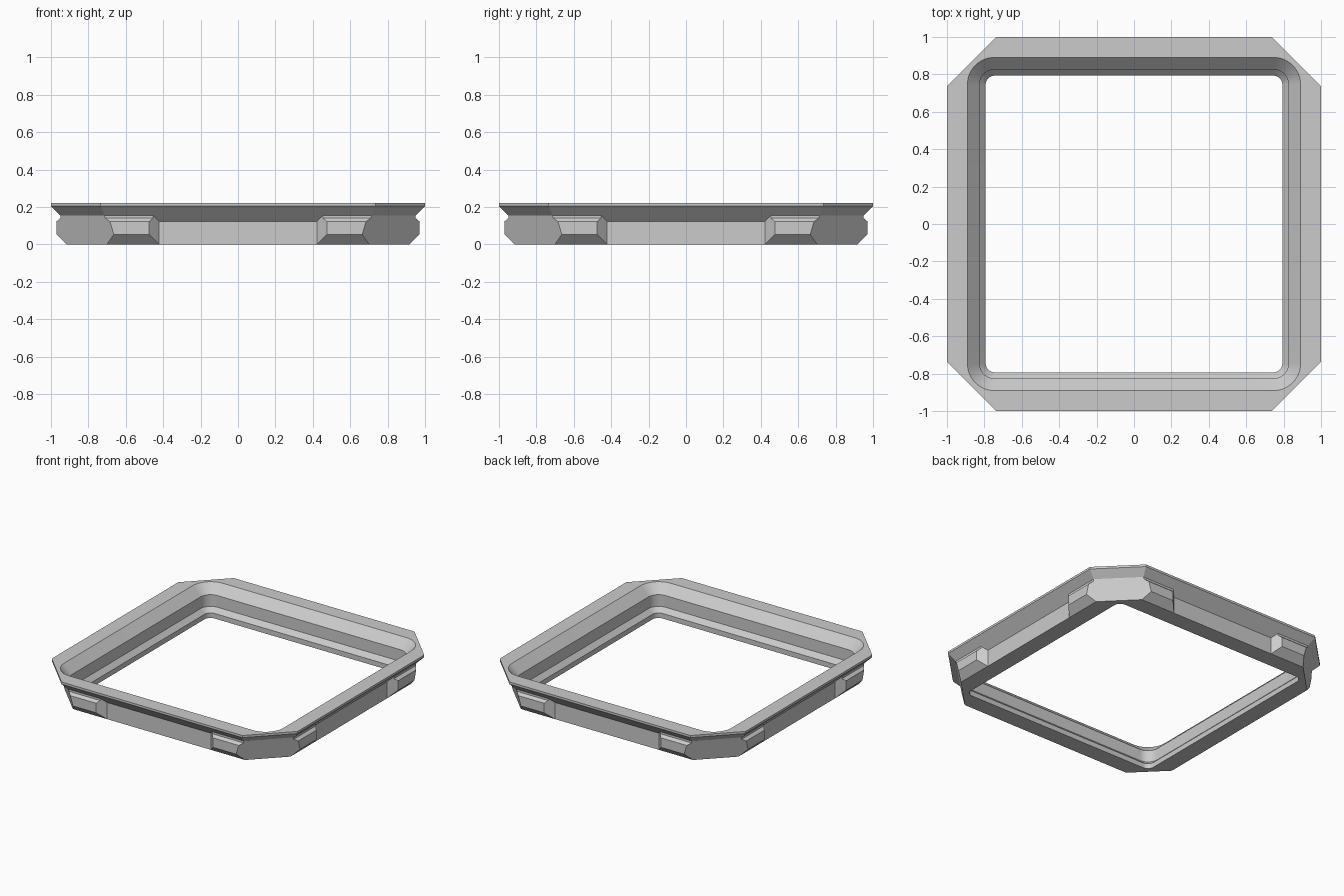
import bpy, bmesh, math

if "Cube" in bpy.data.objects:
    bpy.data.objects.remove(bpy.data.objects["Cube"])

grey = bpy.data.materials.new("light_grey")
grey.diffuse_color = (0.6, 0.6, 0.6, 1)
grey.use_nodes = True
grey.node_tree.nodes["Principled BSDF"].inputs["Base Color"].default_value = grey.diffuse_color

ARC = 12            # segments in each rounded inner corner
WALL = 0.917        # half width of the lower outer wall


def rotate(points, k):
    """Turn 2D points by k quarter turns."""
    for _ in range(k):
        points = [(-y, x) for x, y in points]
    return points


def octagon_corner(half):
    e = 0.735 - (1 - half) * math.tan(math.pi / 8)
    return [(half, e), (e, half)]


def rounded_corner(half):
    c = 0.745
    r = half - c
    angles = [i * math.pi / 2 / ARC for i in range(ARC + 1)]
    return [(c + r * math.cos(a), c + r * math.sin(a)) for a in angles]


def add_loop(bm, corner, z):
    """Ring of vertices, kept as one list per corner."""
    return [[bm.verts.new((x, y, z)) for x, y in rotate(corner, k)] for k in range(4)]


def skin(bm, low, high):
    """Wall of quads between two loops with equal counts."""
    a, b = sum(low, []), sum(high, [])
    for i in range(len(a)):
        j = (i + 1) % len(a)
        bm.faces.new((a[i], a[j], b[j], b[i]))


def cap(bm, outer, inner):
    """Flat ring between the octagon and the rounded opening."""
    for k in range(4):
        n = (k + 1) % 4
        bm.faces.new(outer[k] + inner[k][::-1])
        bm.faces.new((outer[k][-1], outer[n][0], inner[n][0], inner[k][-1]))


def finish(bm, name):
    bmesh.ops.recalc_face_normals(bm, faces=bm.faces)
    mesh = bpy.data.meshes.new(name)
    bm.to_mesh(mesh)
    bm.free()
    mesh.materials.append(grey)
    ob = bpy.data.objects.new(name, mesh)
    bpy.context.collection.objects.link(ob)
    bpy.ops.object.select_all(action='DESELECT')
    ob.select_set(True)
    bpy.context.view_layer.objects.active = ob
    bpy.ops.object.shade_smooth_by_angle(angle=math.radians(20))


# Frame: chamfered outer shell with a stepped, rounded opening
bm = bmesh.new()
outer = [add_loop(bm, octagon_corner(h), z)
         for h, z in [(WALL, 0), (WALL, 0.122), (1, 0.205), (1, 0.221)]]
inner = [add_loop(bm, rounded_corner(h), z)
         for h, z in [(0.793, 0), (0.793, 0.037), (0.826, 0.07),
                      (0.826, 0.156), (0.891, 0.221)]]
for loops in (outer, inner):
    for low, high in zip(loops, loops[1:]):
        skin(bm, low, high)
cap(bm, outer[0], inner[0])
cap(bm, outer[-1], inner[-1])
finish(bm, "frame")

# Corner lugs: bevelled pads wrapped around each corner, below the rim
for k in range(4):
    bm = bmesh.new()
    rings = []
    for reach, z in [(WALL, 0), (0.97, 0.053), (0.97, 0.123),
                     (0.95, 0.14), (0.95, 0.155)]:
        diagonal = 1.618 + 0.3 * z
        side = reach - 0.495
        corner = [(0.91, 0.70), (0.91, 0.415), (reach, side),
                  (reach, diagonal - reach), (diagonal - reach, reach),
                  (side, reach), (0.415, 0.91), (0.70, 0.91)]
        rings.append([bm.verts.new((x, y, z)) for x, y in rotate(corner, k)])
    for low, high in zip(rings, rings[1:]):
        skin(bm, [low], [high])
    bm.faces.new(rings[0])
    bm.faces.new(rings[-1])
    finish(bm, "corner_lug_%d" % (k + 1))
